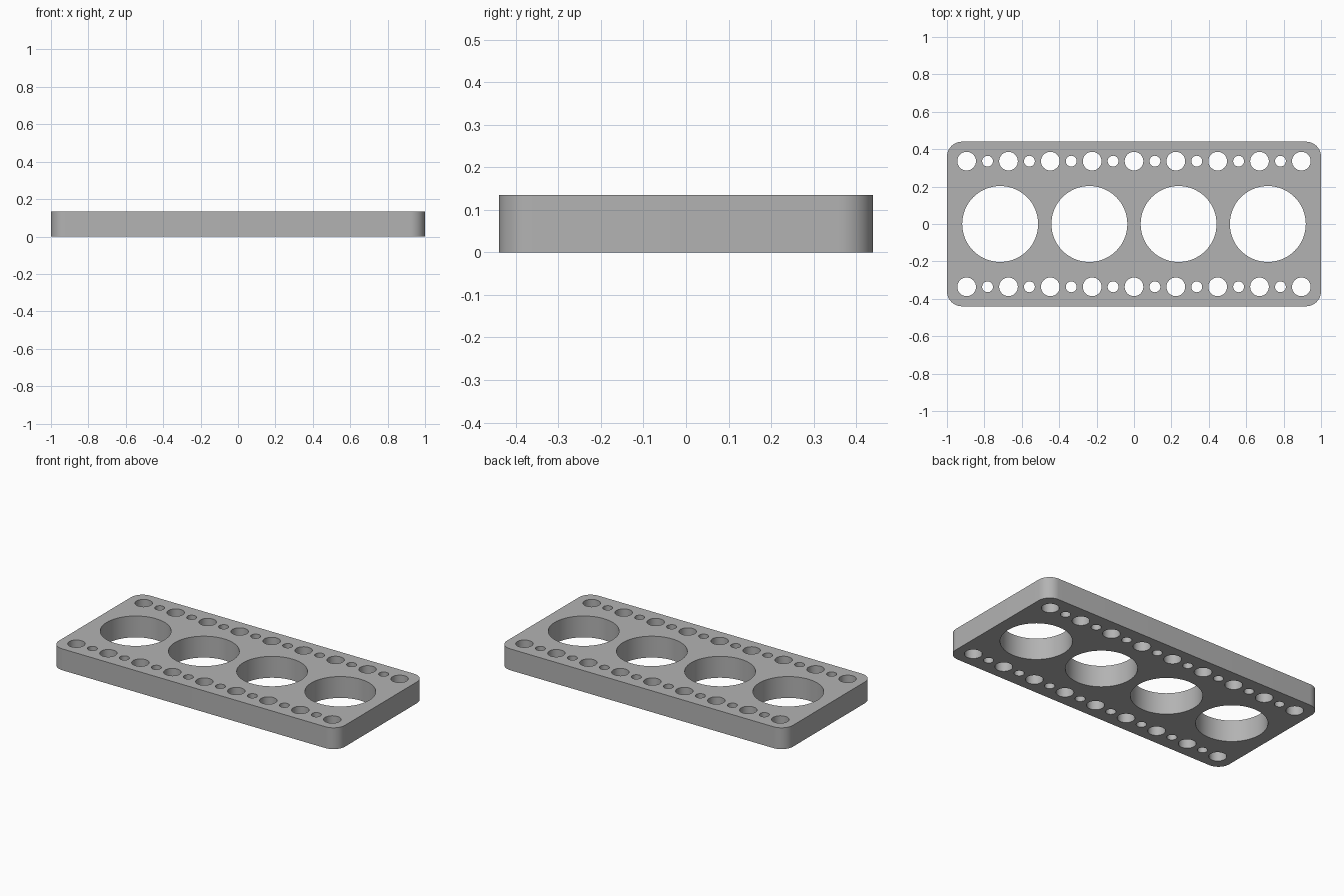
import bpy, bmesh
from math import cos, sin, pi

cube = bpy.data.objects.get("Cube")
if cube:
    bpy.data.objects.remove(cube, do_unlink=True)

HALF_X, HALF_Y, HEIGHT, CORNER = 1.0, 0.44, 0.135, 0.08
ROW_Y, PITCH = 0.336, 0.2237

grey = bpy.data.materials.new("plain grey")
grey.use_nodes = True
colour = (0.45, 0.45, 0.45, 1)
grey.diffuse_color = colour
grey.node_tree.nodes["Principled BSDF"].inputs["Base Color"].default_value = colour

# Flat profile, extruded to the plate thickness
profile = bpy.data.curves.new("perforated_plate", "CURVE")
profile.dimensions = "2D"
profile.fill_mode = "BOTH"
profile.extrude = HEIGHT / 2


def add_loop(points):
    spline = profile.splines.new("POLY")
    spline.points.add(len(points) - 1)
    for p, (x, y) in zip(spline.points, points):
        p.co = (x, y, 0, 1)
    spline.use_cyclic_u = True


def arc(x, y, radius, start, sweep, steps):
    return [(x + radius * cos(start + sweep * i / steps),
             y + radius * sin(start + sweep * i / steps)) for i in range(steps)]


def add_hole(x, y, radius, sides):
    add_loop(arc(x, y, radius, 0, 2 * pi, sides))


# Rounded outline
outline = []
for k, (sx, sy) in enumerate([(1, 1), (-1, 1), (-1, -1), (1, -1)]):
    cx, cy = sx * (HALF_X - CORNER), sy * (HALF_Y - CORNER)
    outline += arc(cx, cy, CORNER, k * pi / 2, pi / 2, 12)
    end = (k + 1) * pi / 2
    outline.append((cx + CORNER * cos(end), cy + CORNER * sin(end)))
add_loop(outline)

# Four large bores along the middle
for i in range(4):
    add_hole((i - 1.5) * 0.477, 0, 0.203, 64)

# Two edge rows of alternating medium and small holes
for y in (-ROW_Y, ROW_Y):
    for i in range(17):
        x = (i - 8) * PITCH / 2
        add_hole(x, y, 0.029 if i % 2 else 0.05, 32)

plate = bpy.data.objects.new("perforated_plate", profile)
bpy.context.collection.objects.link(plate)
plate.location.z = HEIGHT / 2
bpy.ops.object.select_all(action="DESELECT")
plate.select_set(True)
bpy.context.view_layer.objects.active = plate
bpy.ops.object.convert(target="MESH")
plate = bpy.context.object

# Weld caps to walls and shade the round walls smooth
bm = bmesh.new()
bm.from_mesh(plate.data)
bmesh.ops.remove_doubles(bm, verts=bm.verts, dist=0.0001)
bmesh.ops.recalc_face_normals(bm, faces=bm.faces)
bm.to_mesh(plate.data)
bm.free()
plate.data.materials.clear()
plate.data.materials.append(grey)
bpy.ops.object.shade_smooth_by_angle(angle=pi / 6)
